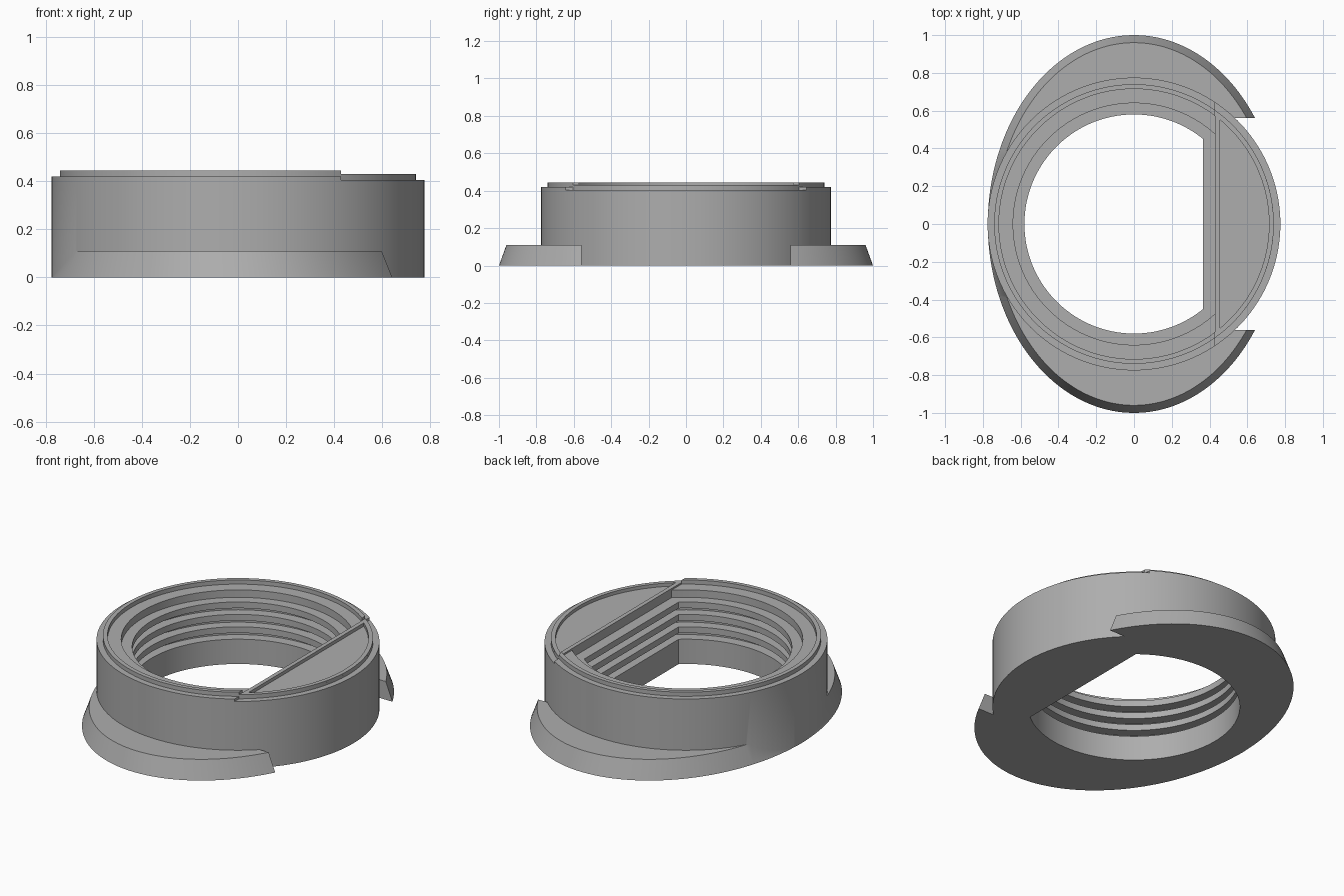
import bpy, bmesh, math

if "Cube" in bpy.data.objects:
    bpy.data.objects.remove(bpy.data.objects["Cube"])

SEG = 144


def arc(rx, ry, a0, a1, n=SEG):
    return [(rx * math.cos(a0 + (a1 - a0) * i / n), ry * math.sin(a0 + (a1 - a0) * i / n))
            for i in range(n + 1)]


def loft(name, loops):
    """Closed solid through (outline, z) pairs that share a point count."""
    bm = bmesh.new()
    rings = [[bm.verts.new((x, y, z)) for x, y in pts] for pts, z in loops]
    n = len(rings[0])
    for a, b in zip(rings, rings[1:]):
        for i in range(n):
            j = (i + 1) % n
            bm.faces.new((a[i], a[j], b[j], b[i]))
    bm.faces.new(rings[0][::-1])
    bm.faces.new(rings[-1])
    bmesh.ops.recalc_face_normals(bm, faces=bm.faces)
    me = bpy.data.meshes.new(name)
    bm.to_mesh(me)
    bm.free()
    ob = bpy.data.objects.new(name, me)
    bpy.context.collection.objects.link(ob)
    return ob


def circle(r):
    return arc(r, r, 0, math.tau)[:-1]


def d_left(r, c):
    """Circle with everything right of x = c cut off."""
    a = math.acos(c / r)
    return arc(r, r, a, math.tau - a)


def d_right(r, c):
    a = math.acos(c / r)
    return arc(r, r, -a, a, 48)


def combine(target, tool, operation):
    bpy.ops.object.select_all(action='DESELECT')
    bpy.context.view_layer.objects.active = target
    target.select_set(True)
    mod = target.modifiers.new("cut", 'BOOLEAN')
    mod.operation, mod.solver, mod.object = operation, 'EXACT', tool
    bpy.ops.object.modifier_apply(modifier=mod.name)
    bpy.data.objects.remove(tool)


# Round body with a thin raised lip
body = loft("ring_body", [(circle(0.775), 0), (circle(0.775), 0.42),
                          (circle(0.74), 0.42), (circle(0.74), 0.445)])


# Tapered oval flange, ending square on the right side
def flange_outline(rx, ry):
    a = math.asin(0.56 / ry)
    return arc(rx, ry, a, math.tau - a) + [(0.4, -0.56), (0.4, 0.56)]


flange = loft("flange", [(flange_outline(0.774, 1.0), 0), (flange_outline(0.735, 0.96), 0.11)])
combine(body, flange, 'UNION')

# D-shaped opening with square ribs and a shallow top recess
narrow, wide, recess = d_left(0.58, 0.365), d_left(0.64, 0.43), d_left(0.715, 0.43)
steps = [(narrow, -0.1)]
for i in range(4):
    top = 0.15 + 0.075 * i
    steps += [(narrow, top), (wide, top)]
    if i < 3:
        steps += [(wide, top + 0.0375), (narrow, top + 0.0375)]
steps += [(wide, 0.42), (recess, 0.42), (recess, 0.6)]
combine(body, loft("opening_cutter", steps), 'DIFFERENCE')

# Right-hand segment sits slightly lower, with its own recessed deck
X = 0.429
box = [(X, -1), (1, -1), (1, 1), (X, 1)]
combine(body, loft("step_cutter", [(box, 0.43), (box, 0.6)]), 'DIFFERENCE')
rim = d_right(0.9, X) + d_right(0.74, X)[::-1]
combine(body, loft("rim_cutter", [(rim, 0.405), (rim, 0.6)]), 'DIFFERENCE')
deck = d_right(0.715, 0.455)
combine(body, loft("deck_cutter", [(deck, 0.41), (deck, 0.6)]), 'DIFFERENCE')

# Single grey finish, smooth curves with crisp edges
grey = bpy.data.materials.new("grey")
grey.diffuse_color = (0.42, 0.42, 0.42, 1)
grey.use_nodes = True
grey.node_tree.nodes["Principled BSDF"].inputs["Base Color"].default_value = grey.diffuse_color
body.data.materials.clear()
body.data.materials.append(grey)
for p in body.data.polygons:
    p.material_index = 0
bpy.ops.object.select_all(action='DESELECT')
body.select_set(True)
bpy.context.view_layer.objects.active = body
bpy.ops.object.shade_smooth_by_angle(angle=math.radians(25))
